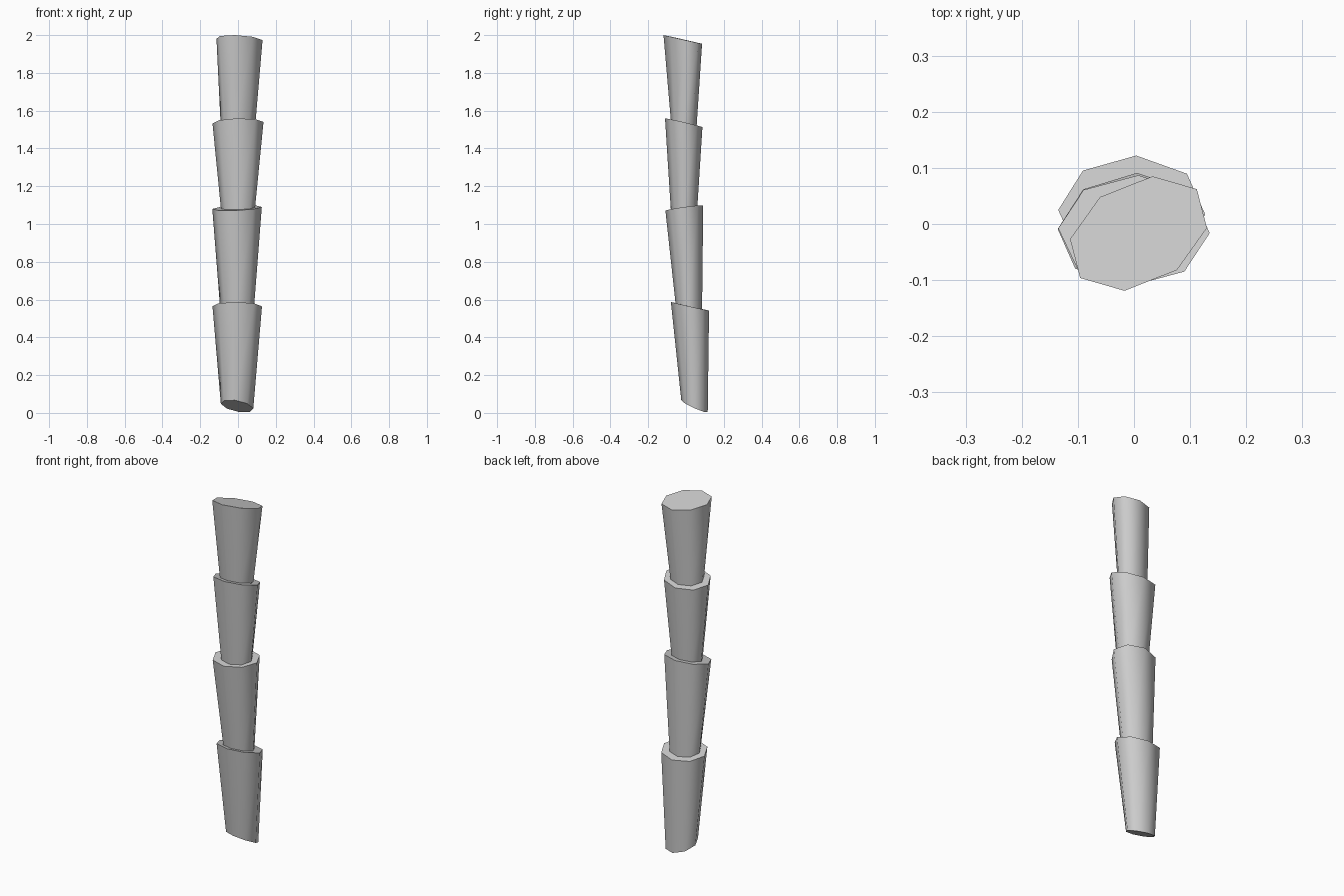
import bpy
import math
from mathutils import Vector

cube = bpy.data.objects.get("Cube")
if cube:
    bpy.data.objects.remove(cube, do_unlink=True)

SIDES = 8

# One plain grey for the whole trunk
grey = bpy.data.materials.new("trunk_grey")
grey.use_nodes = True
colour = (0.6, 0.6, 0.6, 1.0)
grey.diffuse_color = colour
grey.node_tree.nodes["Principled BSDF"].inputs["Base Color"].default_value = colour


def ring(centre, across, depth):
    """Tilted oval ring spanned by two half-axis vectors."""
    c, u, v = Vector(centre), Vector(across), Vector(depth)
    angles = [math.tau * i / SIDES for i in range(SIDES)]
    return [c + u * math.cos(a) + v * math.sin(a) for a in angles]


def segment(name, bottom, top):
    """Flared trunk section: smooth sides, flat end caps."""
    verts = ring(*bottom) + ring(*top)
    faces = [(i, (i + 1) % SIDES, (i + 1) % SIDES + SIDES, i + SIDES)
             for i in range(SIDES)]
    faces.append(tuple(reversed(range(SIDES))))
    faces.append(tuple(range(SIDES, 2 * SIDES)))
    mesh = bpy.data.meshes.new(name)
    mesh.from_pydata(verts, [], faces)
    for face in mesh.polygons:
        face.use_smooth = len(face.vertices) == 4
    mesh.materials.append(grey)
    obj = bpy.data.objects.new(name, mesh)
    bpy.context.collection.objects.link(obj)


# Each end: centre, half-axis across, half-axis in depth (with tilt)
segment("trunk_base",
        ((-0.005, 0.045, 0.036), (0.086, 0, -0.012), (0.01, 0.07, -0.031)),
        ((-0.004, 0.021, 0.564), (0.131, -0.004, 0), (0.008, 0.101, -0.023)))
segment("trunk_lower_middle",
        ((-0.005, 0.015, 0.56), (0.09, 0, 0), (0, 0.07, -0.016)),
        ((-0.005, -0.009, 1.085), (0.131, 0, 0.005), (0.01, 0.1, 0.014)))
segment("trunk_upper_middle",
        ((0, -0.01, 1.08), (0.09, 0, 0.003), (0, 0.07, 0.01)),
        ((0, -0.012, 1.536), (0.135, -0.004, 0.004), (0.008, 0.099, -0.023)))
segment("trunk_top",
        ((0, -0.012, 1.53), (0.092, 0, 0.002), (0.01, 0.068, -0.016)),
        ((0.008, -0.017, 1.977), (0.122, 0.01, -0.003), (0.025, 0.102, -0.023)))
